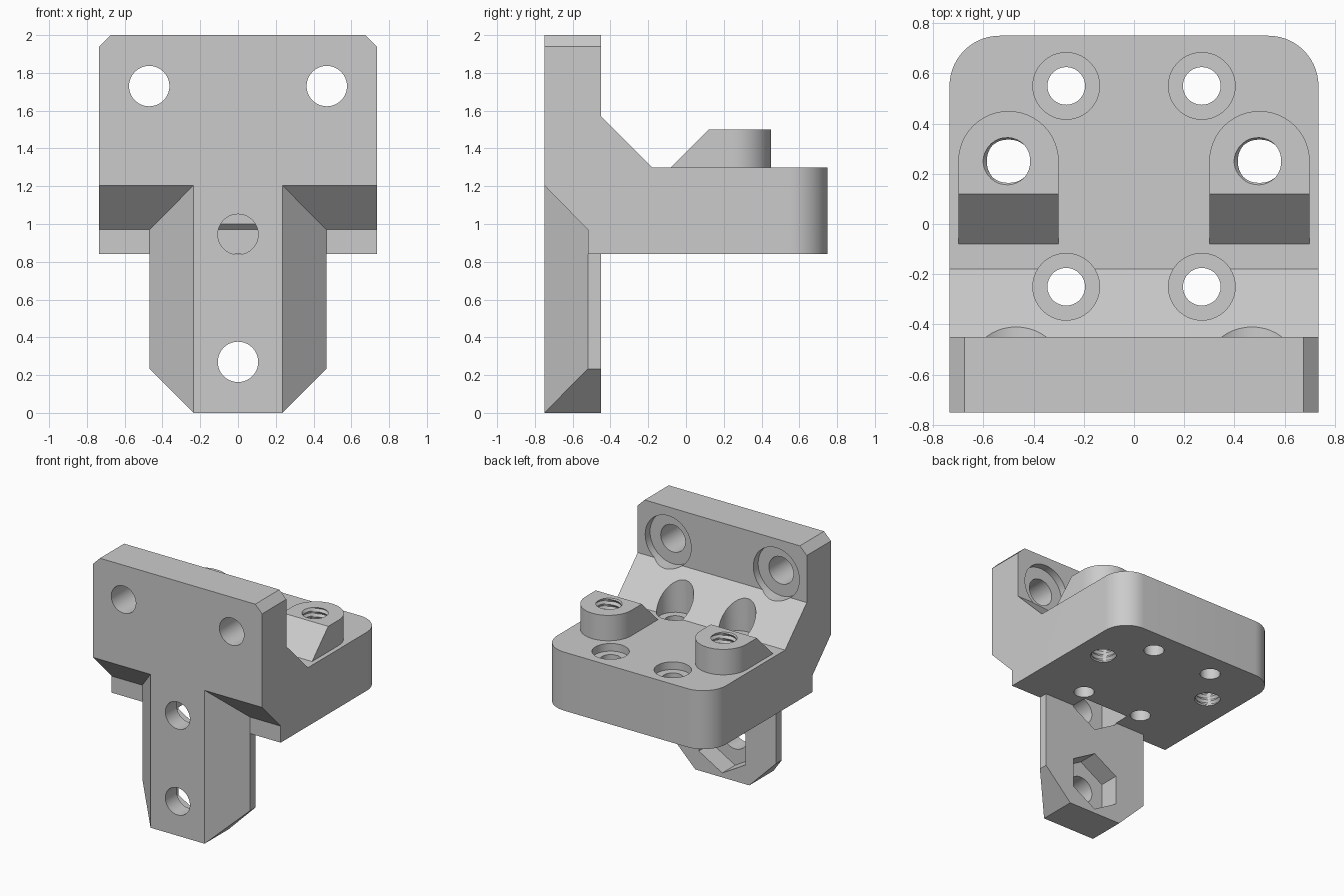
import bpy, bmesh, math
from mathutils import Vector

if "Cube" in bpy.data.objects:
    bpy.data.objects.remove(bpy.data.objects["Cube"])

grey = bpy.data.materials.new("plain grey")
grey.use_nodes = True
grey.diffuse_color = (0.6, 0.6, 0.6, 1)
grey.node_tree.nodes["Principled BSDF"].inputs["Base Color"].default_value = (0.6, 0.6, 0.6, 1)

PLACE = {"x": lambda a, b, t: (t, a, b),
         "y": lambda a, b, t: (a, t, b),
         "z": lambda a, b, t: (a, b, t)}


def prism(points, axis, lo, hi):
    """Extrude a flat outline along an axis."""
    bm = bmesh.new()
    ends = [[bm.verts.new(PLACE[axis](a, b, t)) for a, b in points] for t in (lo, hi)]
    bm.faces.new(ends[0])
    bm.faces.new(ends[1])
    for i in range(len(points)):
        j = (i + 1) % len(points)
        bm.faces.new((ends[0][i], ends[0][j], ends[1][j], ends[1][i]))
    bmesh.ops.recalc_face_normals(bm, faces=bm.faces)
    return bm


def arc(cx, cy, r, n, start=0.0, sweep=2 * math.pi, closed=False):
    steps = n - 1 if closed else n
    return [(cx + r * math.cos(start + sweep * i / steps),
             cy + r * math.sin(start + sweep * i / steps)) for i in range(n)]


def slice_off(bm, point, normal):
    """Cut away everything on the normal side of a plane."""
    cut = bmesh.ops.bisect_plane(bm, geom=bm.verts[:] + bm.edges[:] + bm.faces[:],
                                 plane_co=point, plane_no=normal, clear_outer=True)
    edges = [e for e in cut["geom_cut"] if isinstance(e, bmesh.types.BMEdge)]
    bmesh.ops.holes_fill(bm, edges=edges)
    bmesh.ops.recalc_face_normals(bm, faces=bm.faces)


def bevel_where(bm, test, size, segments):
    edges = [e for e in bm.edges if test(*(v.co for v in e.verts))]
    bmesh.ops.bevel(bm, geom=edges, offset=size, segments=segments,
                    profile=0.5, affect="EDGES")


def make(name, bm):
    mesh = bpy.data.meshes.new(name)
    bm.to_mesh(mesh)
    bm.free()
    mesh.materials.append(grey)
    ob = bpy.data.objects.new(name, mesh)
    bpy.context.collection.objects.link(ob)
    return ob


def combine(target, bm, operation):
    """Apply a boolean and discard the helper."""
    helper = make("helper", bm)
    helper.hide_render = True
    mod = target.modifiers.new("boolean", "BOOLEAN")
    mod.operation, mod.object, mod.solver = operation, helper, "EXACT"
    bpy.context.view_layer.objects.active = target
    bpy.ops.object.modifier_apply(modifier=mod.name)
    bpy.data.objects.remove(helper)


def thread(cx, cy, lo, hi, r, depth, pitch, around=32, per_turn=4):
    """Helical screw thread used as a cutter."""
    bm = bmesh.new()
    rows = round((hi - lo) / pitch * per_turn) + 1
    rings = []
    for k in range(rows):
        z = lo + (hi - lo) * k / (rows - 1)
        ring = []
        for i in range(around):
            phase = (z / pitch - i / around) % 1
            rad = r + depth * abs(2 * phase - 1)
            a = 2 * math.pi * i / around
            ring.append(bm.verts.new((cx + rad * math.cos(a), cy + rad * math.sin(a), z)))
        rings.append(ring)
    for low, high in zip(rings, rings[1:]):
        for i in range(around):
            j = (i + 1) % around
            bm.faces.new((low[i], low[j], high[j]))
            bm.faces.new((low[i], high[j], high[i]))
    bm.faces.new(rings[0])
    bm.faces.new(rings[-1])
    bmesh.ops.recalc_face_normals(bm, faces=bm.faces)
    return bm


# Upright plate, gusset and shelf from one side profile
side = [(-0.75, 2), (-0.45, 2), (-0.45, 1.57), (-0.18, 1.30), (0.75, 1.30),
        (0.75, 0.84), (-0.52, 0.84), (-0.52, 0.97), (-0.75, 1.205)]
bm = prism(side, "x", -0.735, 0.735)
bevel_where(bm, lambda a, b: min(a.y, b.y) > 0.74 and abs(a.z - b.z) > 0.1, 0.2, 14)
bevel_where(bm, lambda a, b: min(a.z, b.z) > 1.99 and abs(a.y - b.y) > 0.1, 0.06, 1)
bracket = make("mounting_bracket", bm)

# Chamfered stem hanging below the plate
plan = [(-0.235, -0.75), (0.235, -0.75), (0.468, -0.52),
        (0.468, -0.45), (-0.468, -0.45), (-0.468, -0.52)]
bm = prism(plan, "z", 0, 1.205)
for s in (-1, 1):
    slice_off(bm, Vector((s * 0.235, 0, 0)), Vector((s, 0, -1)).normalized())
combine(bracket, bm, "UNION")

# Round-backed bosses on the shelf
for s in (-1, 1):
    x = s * 0.5
    outline = [(x - 0.2, -0.08), (x + 0.2, -0.08)] + arc(x, 0.25, 0.2, 25, 0, math.pi, True)
    bm = prism(outline, "z", 1.25, 1.50)
    slice_off(bm, Vector((0, -0.08, 1.30)), Vector((0, -1, 1)).normalized())
    combine(bracket, bm, "UNION")

for s in (-1, 1):
    # Threaded holes through the bosses
    combine(bracket, thread(s * 0.5, 0.25, 0.80, 1.56, 0.086, 0.016, 0.04), "DIFFERENCE")
    # Counterbored holes in the plate
    combine(bracket, prism(arc(s * 0.47, 1.73, 0.107, 40), "y", -0.8, -0.4), "DIFFERENCE")
    combine(bracket, prism(arc(s * 0.47, 1.73, 0.20, 48), "y", -0.51, -0.2), "DIFFERENCE")
    # Counterbored holes in the shelf
    for y in (-0.25, 0.55):
        combine(bracket, prism(arc(s * 0.27, y, 0.075, 36), "z", 0.8, 1.4), "DIFFERENCE")
        combine(bracket, prism(arc(s * 0.27, y, 0.133, 44), "z", 1.24, 1.7), "DIFFERENCE")

# Stem bolt holes with hexagonal nut pockets behind
for z, back in ((0.27, -0.40), (0.945, -0.35)):
    combine(bracket, prism(arc(0, z, 0.107, 40), "y", -0.8, -0.55), "DIFFERENCE")
    combine(bracket, prism(arc(0, z, 0.235, 6, math.pi / 2), "y", -0.61, back), "DIFFERENCE")

# Sloped relief behind the upper pocket
relief = [(-0.44, 0.78), (-0.32, 0.78), (-0.32, 0.97), (-0.35, 1.0), (-0.44, 1.0)]
combine(bracket, prism(relief, "x", -0.2, 0.2), "DIFFERENCE")

# Smooth round walls, crisp edges
bpy.ops.object.select_all(action="DESELECT")
bracket.select_set(True)
bpy.context.view_layer.objects.active = bracket
bpy.ops.object.shade_smooth_by_angle(angle=math.radians(30))
